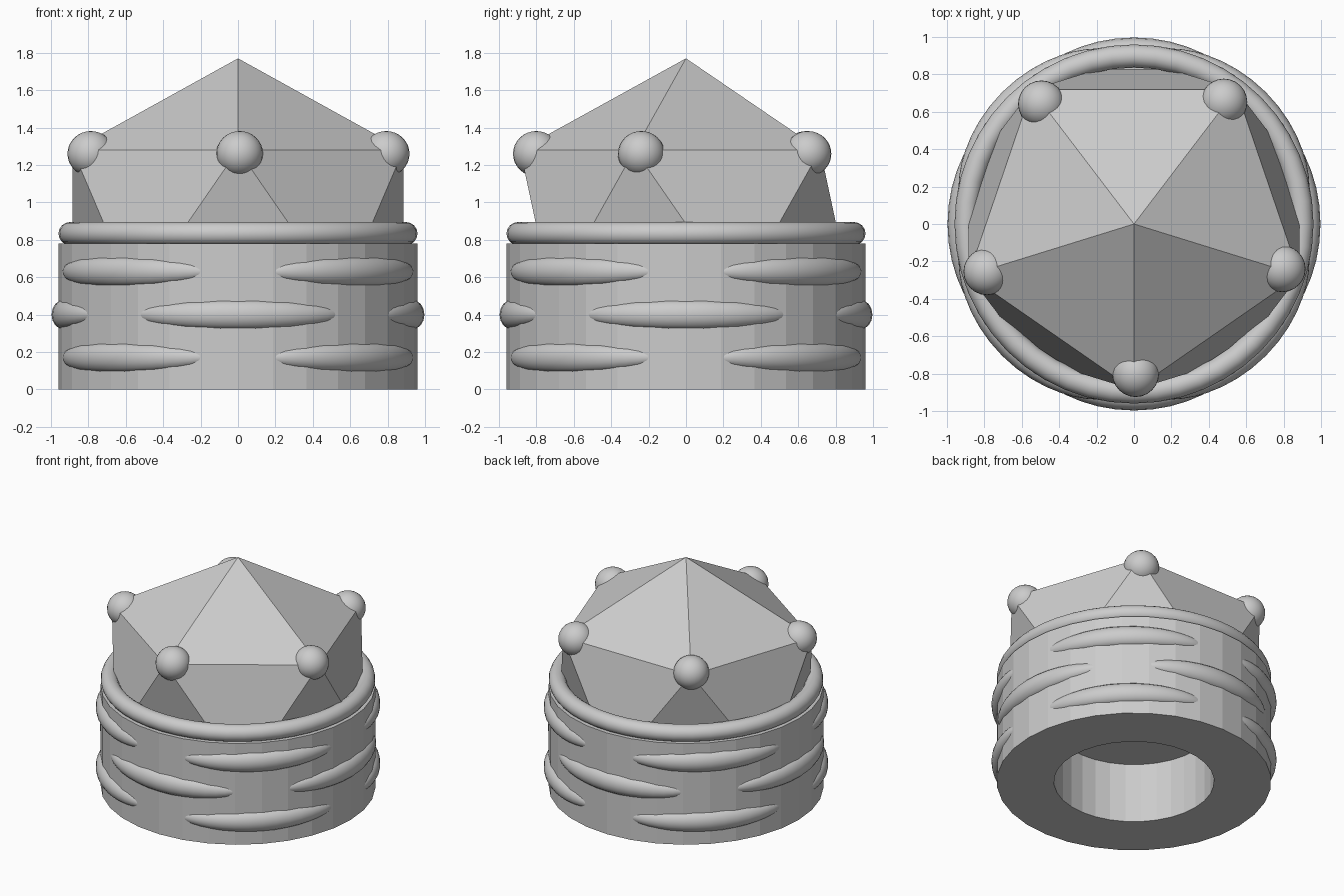
import bpy, bmesh
from math import pi, sin, cos, radians
from mathutils import Matrix, Vector

if "Cube" in bpy.data.objects:
    bpy.data.objects.remove(bpy.data.objects["Cube"])


def finish(bm, name, smooth=None):
    bmesh.ops.recalc_face_normals(bm, faces=bm.faces)
    me = bpy.data.meshes.new(name)
    bm.to_mesh(me)
    bm.free()
    ob = bpy.data.objects.new(name, me)
    bpy.context.collection.objects.link(ob)
    if smooth:
        bpy.ops.object.select_all(action='DESELECT')
        ob.select_set(True)
        bpy.context.view_layer.objects.active = ob
        bpy.ops.object.shade_smooth_by_angle(angle=radians(smooth))
    return ob


def lathe(name, profile, steps, closed=False, smooth=None):
    bm = bmesh.new()
    vs = [bm.verts.new((r, 0, z)) for r, z in profile]
    es = [bm.edges.new(p) for p in zip(vs, vs[1:])]
    if closed:
        es.append(bm.edges.new((vs[-1], vs[0])))
    bmesh.ops.spin(bm, geom=vs + es, axis=(0, 0, 1), cent=(0, 0, 0),
                   angle=2 * pi, steps=steps, use_duplicate=False)
    bmesh.ops.remove_doubles(bm, verts=bm.verts, dist=1e-4)
    return finish(bm, name, smooth)


# Basket body with a blind round hole underneath
lathe("basket_body", [(0, .46), (.56, .46), (.56, 0), (.96, 0), (.96, .78), (0, .78)], 32)

# Rounded rim
lathe("basket_rim", [(.898 + .062 * cos(a * pi / 8), .833 + .062 * sin(a * pi / 8))
                     for a in range(16)], 48, closed=True, smooth=50)


# Woven strands: tapered beads bent around the body
def strand(name, centre, z):
    bm = bmesh.new()
    bmesh.ops.create_uvsphere(bm, u_segments=16, v_segments=20, radius=1)
    for v in bm.verts:
        along, out, up = v.co.z, v.co.x, v.co.y
        a = centre + radians(36.5) * along
        r = .93 + .067 * out
        v.co = Vector((r * cos(a), r * sin(a), z + .08 * up))
    finish(bm, name, 50)


for z, start in ((.17, 45), (.4, 0), (.63, 45)):
    for k in range(4):
        strand("strand", radians(start + 90 * k), z)

# Faceted gem: icosahedron with its lowest point cut off
bm = bmesh.new()
bmesh.ops.create_icosphere(bm, subdivisions=1, radius=1)
low = min(bm.verts, key=lambda v: v.co.z)
bmesh.ops.delete(bm, geom=[low], context='VERTS')
bmesh.ops.holes_fill(bm, edges=bm.edges, sides=0)
bmesh.ops.rotate(bm, verts=bm.verts, matrix=Matrix.Rotation(-pi / 2, 3, 'Z'))
bmesh.ops.scale(bm, verts=bm.verts, vec=(1.04, .992, .885))
bmesh.ops.translate(bm, verts=bm.verts, vec=(0, 0, .885))
finish(bm, "gem")

# Round studs on the gem's upper corners
for k in range(5):
    a = radians(-89.4 + 72 * k)
    bm = bmesh.new()
    bmesh.ops.create_uvsphere(bm, u_segments=24, v_segments=16, radius=.125)
    bmesh.ops.scale(bm, verts=bm.verts, vec=(1, 1, .97))
    bmesh.ops.translate(bm, verts=bm.verts, vec=(.83 * cos(a), .8 * sin(a), 1.26))
    finish(bm, "stud", 50)
